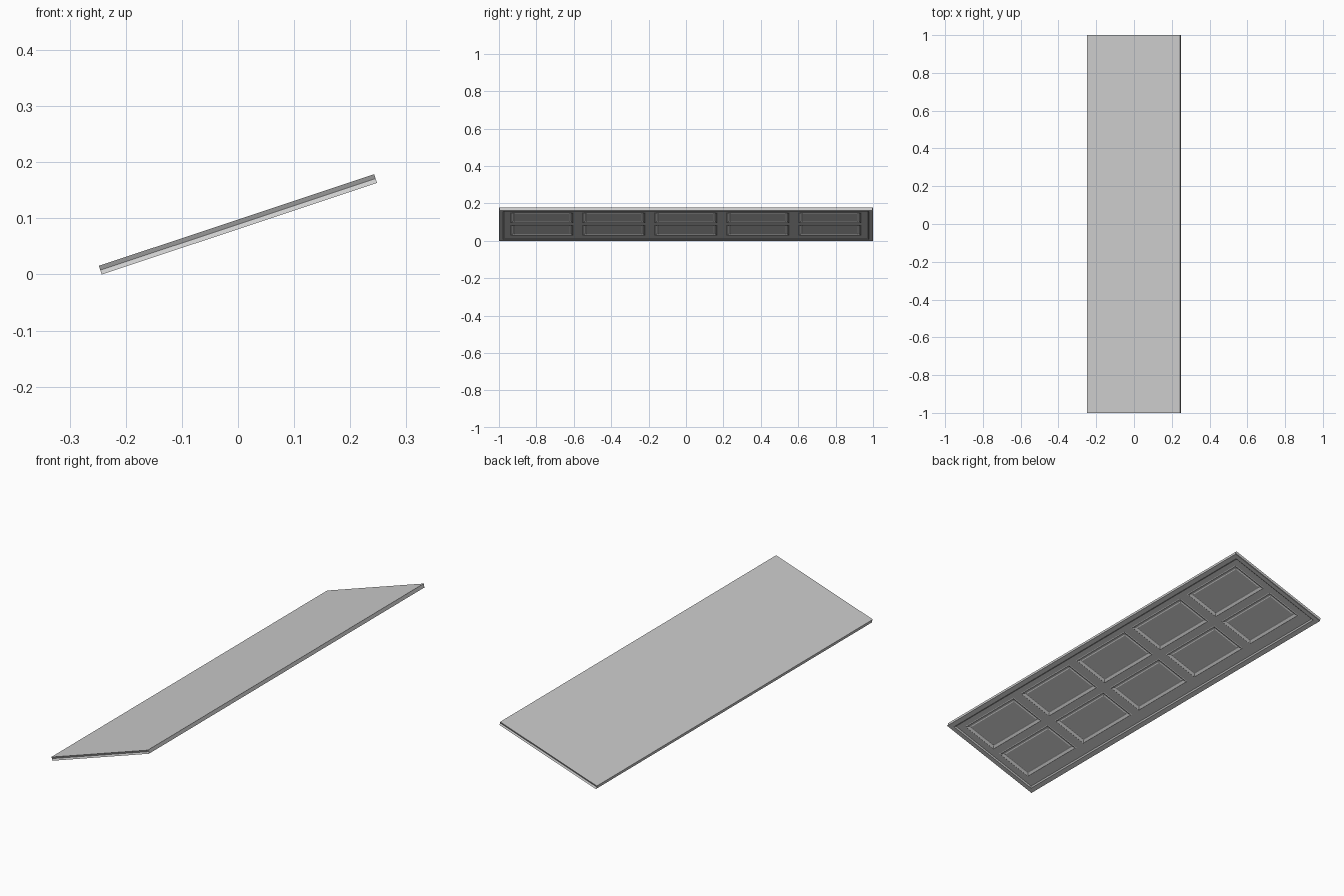
import bpy, bmesh, math
from mathutils import Matrix, Vector

if "Cube" in bpy.data.objects:
    bpy.data.objects.remove(bpy.data.objects["Cube"])

HALF_U, HALF_V, THICK = 0.2585, 1.0, 0.0163
TILT = math.radians(18.4)
RIM = 0.022

# cut lines: rim edges, two rows and five columns of panels
us = [-HALF_U, -HALF_U + RIM, -0.180, -0.004, 0.030, 0.206, HALF_U - RIM, HALF_U]
vs = [-HALF_V, -HALF_V + RIM]
for i in range(5):
    c = (i - 2) * 0.385
    vs += [c - 0.168, c + 0.168]
vs += [HALF_V - RIM, HALF_V]

bm = bmesh.new()

# coffered underside as a grid facing down
grid = [[bm.verts.new((u, v, -THICK)) for v in vs] for u in us]
inner, panels = [], []
for i in range(len(us) - 1):
    for j in range(len(vs) - 1):
        f = bm.faces.new((grid[i][j], grid[i][j + 1], grid[i + 1][j + 1], grid[i + 1][j]))
        if 0 < i < len(us) - 2 and 0 < j < len(vs) - 2:
            inner.append(f)
            if i in (2, 4) and j % 2 == 0:
                panels.append(f)

# edges with a shallow groove along the short ends, then the flat top
rings = [[grid[0][0], grid[-1][0], grid[-1][-1], grid[0][-1]]]
outline = ([r[0] for r in grid] + grid[-1][1:]
           + [r[-1] for r in reversed(grid[:-1])] + list(reversed(grid[0][1:-1])))
prev = outline
for w, v_scale in ((-THICK * 0.5, 0.996), (0, 1)):
    ring = [bm.verts.new((p.co.x, p.co.y * v_scale, w)) for p in outline]
    n = len(ring)
    for k in range(n):
        bm.faces.new((prev[k], prev[(k + 1) % n], ring[(k + 1) % n], ring[k]))
    prev = ring
bm.faces.new(prev)
bm.normal_update()

# sunken frame inside the rim
bmesh.ops.inset_region(bm, faces=inner, thickness=0.006, depth=-0.005, use_even_offset=True)
bm.normal_update()

# moulding and recessed field of each panel
for thickness, depth in ((0.003, 0.002), (0.010, -0.006), (0.004, 0.0), (0.003, 0.002)):
    bmesh.ops.inset_individual(bm, faces=panels, thickness=thickness, depth=depth,
                               use_even_offset=True)
    bm.normal_update()

# tilt and stand on the ground
bm.transform(Matrix.Rotation(-TILT, 4, 'Y'))
lo = Vector([min(v.co[k] for v in bm.verts) for k in range(3)])
hi = Vector([max(v.co[k] for v in bm.verts) for k in range(3)])
bm.transform(Matrix.Translation((-(lo.x + hi.x) / 2, 0, -lo.z)))
bmesh.ops.recalc_face_normals(bm, faces=bm.faces[:])

mesh = bpy.data.meshes.new("coffered_panel")
bm.to_mesh(mesh)
bm.free()
obj = bpy.data.objects.new("coffered_panel", mesh)
bpy.context.collection.objects.link(obj)
